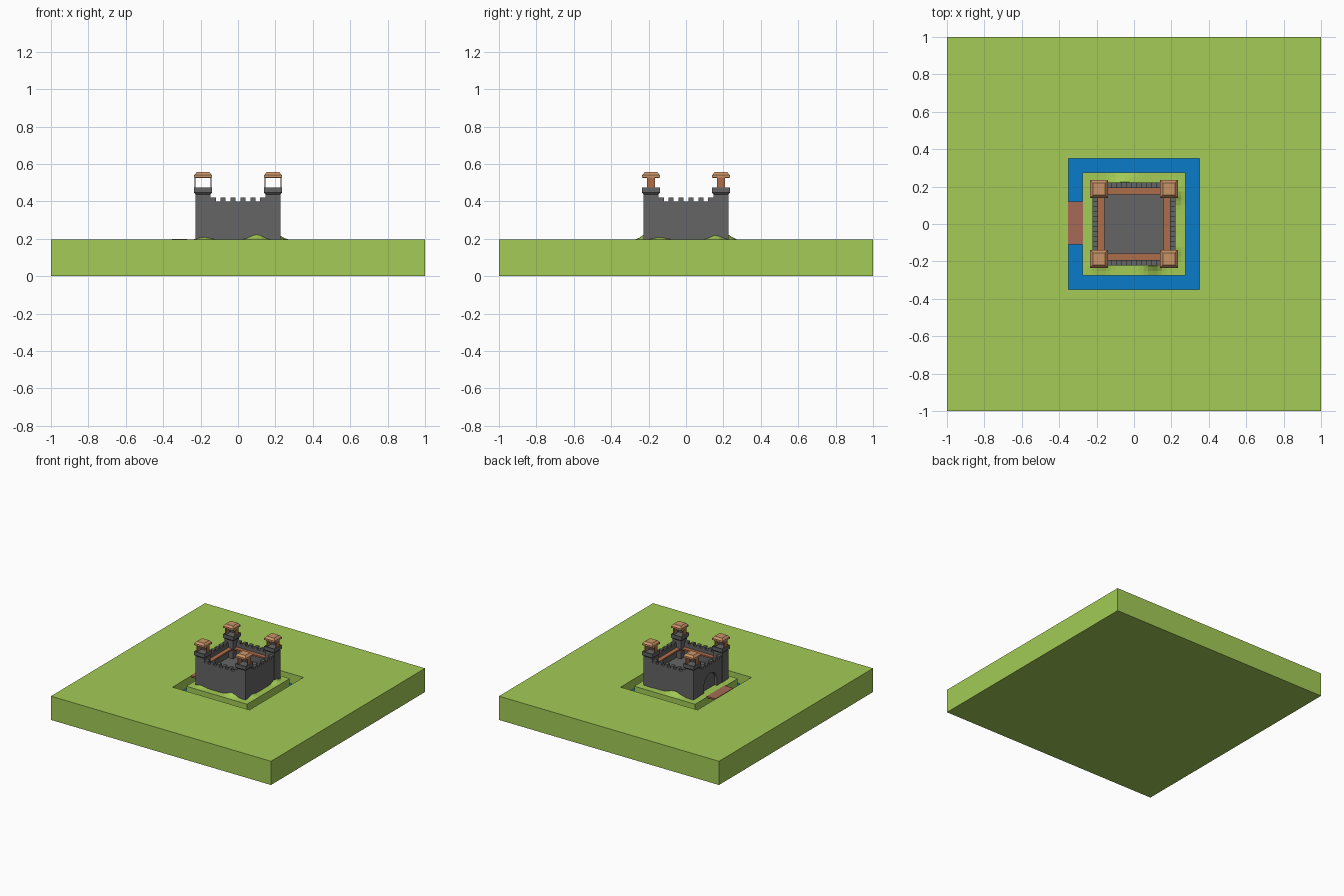
import bpy, bmesh, math

if "Cube" in bpy.data.objects:
    bpy.data.objects.remove(bpy.data.objects["Cube"])


def material(name, hexcode):
    def lin(c):
        return c / 12.92 if c <= 0.04045 else ((c + 0.055) / 1.055) ** 2.4
    m = bpy.data.materials.new(name)
    m.diffuse_color = [lin(int(hexcode[i:i + 2], 16) / 255) for i in (0, 2, 4)] + [1]
    m.use_nodes = True
    m.node_tree.nodes["Principled BSDF"].inputs["Base Color"].default_value = m.diffuse_color
    return m


GRASS = material("grass_green", "A3CB56")
WATER = material("water_blue", "0A7BC8")
STONE = material("stone_grey", "656565")
WOOD = material("wood_brown", "AE6D4A")
ROOF = material("roof_tan", "C99468")
BRIDGE = material("bridge_red_brown", "A66A56")


def finish(bm, name, mat, fix=True):
    if fix:
        bmesh.ops.recalc_face_normals(bm, faces=bm.faces)
    me = bpy.data.meshes.new(name)
    bm.to_mesh(me)
    bm.free()
    me.materials.append(mat)
    ob = bpy.data.objects.new(name, me)
    bpy.context.collection.objects.link(ob)
    return ob


def square_loft(name, mat, rings, cx=0, cy=0):
    """Stack square rings (half width, z), closed at both ends."""
    bm = bmesh.new()
    loops = [[bm.verts.new((cx + sx * h, cy + sy * h, z))
              for sx, sy in ((-1, -1), (1, -1), (1, 1), (-1, 1))] for h, z in rings]
    for a, b in zip(loops, loops[1:]):
        for i in range(4):
            j = (i + 1) % 4
            bm.faces.new((a[i], a[j], b[j], b[i]))
    bm.faces.new(loops[0][::-1])
    bm.faces.new(loops[-1])
    return finish(bm, name, mat)


def boxes(name, mat, items):
    """One object from boxes given as (x0, x1, y0, y1, z0, z1)."""
    bm = bmesh.new()
    for x0, x1, y0, y1, z0, z1 in items:
        vs = bmesh.ops.create_cube(bm, size=1)["verts"]
        for v in vs:
            v.co = ((x0 + x1) / 2 + v.co.x * (x1 - x0),
                    (y0 + y1) / 2 + v.co.y * (y1 - y0),
                    (z0 + z1) / 2 + v.co.z * (z1 - z0))
    return finish(bm, name, mat)


G = 0.195      # ground level
WL = 0.115     # water level

# ground slab with a square pit for the moat
square_loft("ground", GRASS, [(1, 0), (1, G), (0.35, G), (0.35, WL - 0.01)])

# moat water
bm = bmesh.new()
bmesh.ops.create_grid(bm, x_segments=1, y_segments=1, size=0.35)
for v in bm.verts:
    v.co.z = WL
finish(bm, "moat_water", WATER, fix=False)

# island sides and its uneven grassy top, with mounds leaning on the walls
square_loft("island", GRASS, [(0.275, WL - 0.005), (0.275, G - 0.002)])
MOUNDS = [(0.10, -0.225, 0.028, 0.045), (-0.18, -0.225, 0.014, 0.04),
          (-0.05, 0.225, 0.028, 0.06), (0.225, 0.16, 0.024, 0.04),
          (0.225, -0.14, 0.014, 0.04)]
bm = bmesh.new()
bmesh.ops.create_grid(bm, x_segments=22, y_segments=22, size=0.275)
for v in bm.verts:
    x, y = v.co.x, v.co.y
    fade = min(1, (0.275 - max(abs(x), abs(y))) / 0.05)
    v.co.z = G + fade * sum(h * math.exp(-((x - mx) ** 2 + (y - my) ** 2) / s ** 2)
                            for mx, my, h, s in MOUNDS)
finish(bm, "island_top", GRASS, fix=False)

# bridge over the moat
boxes("bridge", BRIDGE, [(-0.352, -0.272, -0.11, 0.12, 0.185, 0.199)])

# castle body: outer wall, parapet and sunken courtyard
castle = square_loft("castle_walls", STONE,
                     [(0.222, G - 0.01), (0.222, 0.40), (0.192, 0.40), (0.192, 0.29)])

# arched gate recess cut into the left wall
bm = bmesh.new()
r, spring = 0.085, 0.245
outline = [(-r, G - 0.03), (r, G - 0.03)] + [
    (r * math.cos(math.pi * i / 12), spring + r * math.sin(math.pi * i / 12)) for i in range(13)]
face = bm.faces.new([bm.verts.new((-0.25, y, z)) for y, z in outline])
new = bmesh.ops.extrude_face_region(bm, geom=[face])["geom"]
for v in new:
    if isinstance(v, bmesh.types.BMVert):
        v.co.x = -0.20
cutter = finish(bm, "gate_cutter", STONE)
cutter.hide_render = True
cut = castle.modifiers.new("gate", "BOOLEAN")
cut.operation = "DIFFERENCE"
cut.object = cutter
bpy.context.view_layer.objects.active = castle
bpy.ops.object.modifier_apply(modifier="gate")
bpy.data.objects.remove(cutter)

# battlements: six merlons on every wall
merlons = []
for s in (-1, 1):
    a, b = sorted((s * 0.192, s * 0.222))
    for i in range(6):
        c = (i - 2.5) * 0.053
        merlons.append((c - 0.014, c + 0.014, a, b, 0.395, 0.42))
        merlons.append((a, b, c - 0.014, c + 0.014, 0.395, 0.42))
boxes("battlements", STONE, merlons)

# wooden walkway around the inside of the walls
walk = []
for s in (-1, 1):
    a, b = sorted((s * 0.157, s * 0.194))
    walk.append((-0.194, 0.194, a, b, 0.36, 0.372))
    walk.append((a, b, -0.157, 0.157, 0.36, 0.372))
boxes("walkway", WOOD, walk)

# corner towers with flared platform, two posts and a hipped roof
for sx in (-1, 1):
    for sy in (-1, 1):
        cx, cy = sx * 0.187, sy * 0.187
        tag = ("left" if sx < 0 else "right") + ("_front" if sy < 0 else "_back")
        square_loft("tower_" + tag, STONE,
                    [(0.039, G - 0.01), (0.039, 0.437), (0.048, 0.447), (0.048, 0.475),
                     (0.040, 0.475), (0.040, 0.462)], cx, cy)
        boxes("roof_posts_" + tag, WOOD,
              [(cx + s * 0.0425 - 0.003, cx + s * 0.0425 + 0.003,
                cy - 0.021, cy + 0.021, 0.46, 0.53) for s in (-1, 1)])
        square_loft("tower_roof_" + tag, ROOF,
                    [(0.040, 0.524), (0.047, 0.527), (0.047, 0.541), (0.033, 0.557)], cx, cy)
